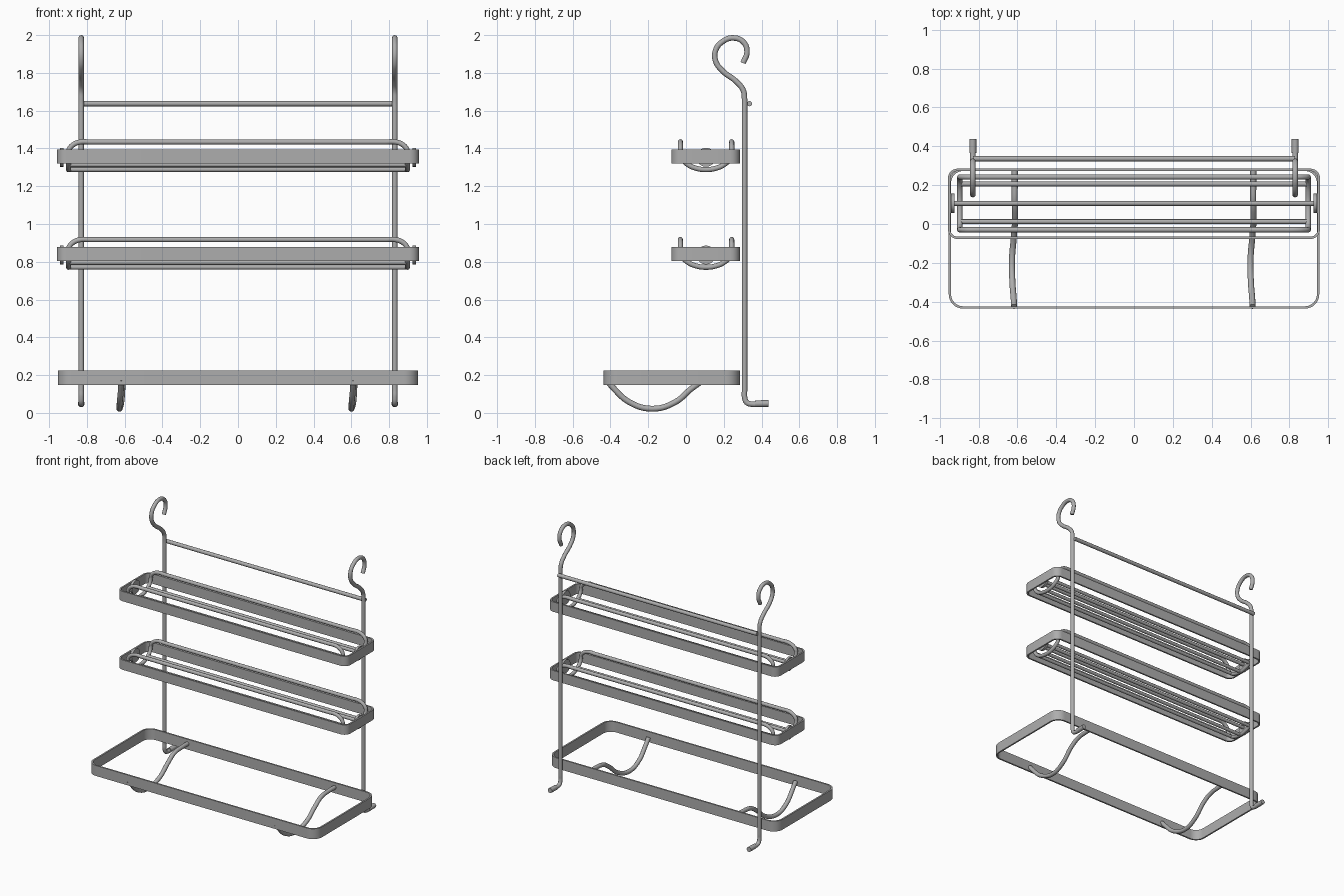
import bpy, bmesh, math
from mathutils import Matrix

cube = bpy.data.objects.get("Cube")
if cube:
    bpy.data.objects.remove(cube, do_unlink=True)

STEEL = bpy.data.materials.new("steel grey")
STEEL.use_nodes = True
GREY = (0.42, 0.42, 0.42, 1)
STEEL.diffuse_color = GREY
STEEL.node_tree.nodes["Principled BSDF"].inputs["Base Color"].default_value = GREY


def smooth(ob):
    bpy.ops.object.select_all(action='DESELECT')
    ob.select_set(True)
    bpy.context.view_layer.objects.active = ob
    if ob.type == 'CURVE':
        bpy.ops.object.convert(target='MESH')
    bpy.ops.object.shade_smooth_by_angle(angle=math.radians(40))


def wire(name, pts, radius, closed=False):
    """Round wire swept smoothly through the points."""
    cu = bpy.data.curves.new(name, 'CURVE')
    cu.dimensions = '3D'
    cu.bevel_depth = radius
    cu.bevel_resolution = 4
    cu.resolution_u = 6
    cu.use_fill_caps = True
    sp = cu.splines.new('BEZIER')
    sp.bezier_points.add(len(pts) - 1)
    for bp, p in zip(sp.bezier_points, pts):
        bp.co = p
        bp.handle_left_type = bp.handle_right_type = 'AUTO'
    sp.use_cyclic_u = closed
    cu.materials.append(STEEL)
    ob = bpy.data.objects.new(name, cu)
    bpy.context.collection.objects.link(ob)
    smooth(ob)


def mesh_object(name, bm):
    bmesh.ops.recalc_face_normals(bm, faces=bm.faces)
    me = bpy.data.meshes.new(name)
    bm.to_mesh(me)
    bm.free()
    me.materials.append(STEEL)
    ob = bpy.data.objects.new(name, me)
    bpy.context.collection.objects.link(ob)
    smooth(ob)


def band(name, hx, y0, y1, z0, z1, corner, thick=0.012):
    """Flat strip bent into a rounded rectangle."""
    cy, hy = (y0 + y1) / 2, (y1 - y0) / 2
    bm = bmesh.new()

    def ring(inset, z):
        out = []
        for i, (sx, sy) in enumerate([(1, 1), (-1, 1), (-1, -1), (1, -1)]):
            for k in range(9):
                a = (i + k / 8) * math.pi / 2
                r = corner - inset
                out.append(bm.verts.new((sx * (hx - corner) + r * math.cos(a),
                                         cy + sy * (hy - corner) + r * math.sin(a), z)))
        return out

    rings = [ring(0, z0), ring(0, z1), ring(thick, z1), ring(thick, z0)]
    n = len(rings[0])
    for i in range(4):
        a, b = rings[i], rings[(i + 1) % 4]
        for j in range(n):
            k = (j + 1) % n
            bm.faces.new((a[j], a[k], b[k], b[j]))
    mesh_object(name, bm)


def disc(name, x, y, z, radius, depth):
    bm = bmesh.new()
    bmesh.ops.create_cone(bm, cap_ends=True, segments=24, radius1=radius, radius2=radius,
                          depth=depth,
                          matrix=Matrix.Translation((x, y, z)) @ Matrix.Rotation(math.pi / 2, 4, 'Y'))
    mesh_object(name, bm)


# Uprights with wall foot and top hook
UPRIGHT = [(0.40, 0.048), (0.35, 0.046), (0.322, 0.055), (0.31, 0.085), (0.31, 0.12), (0.31, 0.15),
           (0.31, 1.6), (0.31, 1.66), (0.302, 1.71), (0.263, 1.757), (0.194, 1.81),
           (0.157, 1.862), (0.157, 1.92), (0.194, 1.966), (0.25, 1.985), (0.305, 1.962),
           (0.323, 1.91), (0.302, 1.852)]
for side, s in (("left", 1), ("right", -1)):
    x = s * 0.83
    wire(side + "_upright", [(x, y, z) for y, z in UPRIGHT], 0.0145)
    wire(side + "_foot_cap", [(x, 0.365, 0.048), (x, 0.437, 0.05)], 0.018)

# Top crossbar
wire("crossbar", [(-0.83, 0.336, 1.637), (0.83, 0.336, 1.637)], 0.014)

# Two spice shelves: band, wire cradle, rods and end discs
YC, HALF = 0.106, 0.136
for label, z in (("upper", 1.357), ("lower", 0.84)):
    band(label + "_shelf_band", 0.958, -0.077, 0.285, z - 0.037, z + 0.037, 0.05)

    rail_z, arc_z, drop = z + 0.077, z + 0.022, 0.091
    half = [(xx, -HALF, zz) for xx, zz in
            ((0.78, rail_z), (0.835, rail_z), (0.872, z + 0.063), (0.893, z + 0.04))]
    for k in range(9):
        a = math.pi * k / 8
        half.append((0.897, -HALF * math.cos(a), arc_z - drop * math.sin(a)))
    half += [(px, HALF, pz) for px, py, pz in reversed(half[:4])]
    loop = [(px, YC + py, pz) for px, py, pz in half]
    loop += [(-px, YC - py, pz) for px, py, pz in half]
    wire(label + "_cradle_wire", loop, 0.0135, closed=True)

    for rod, off in (("front", -0.094), ("middle", 0.0), ("back", 0.1)):
        rz = arc_z - drop * math.sqrt(1 - (off / HALF) ** 2)
        wire(f"{label}_{rod}_rod", [(-0.897, YC + off, rz), (0.897, YC + off, rz)], 0.0125)
    wire(label + "_axle", [(-0.93, YC, z), (0.93, YC, z)], 0.0125)
    for s in (1, -1):
        disc(f"{label}_{'left' if s > 0 else 'right'}_disc", s * 0.934, YC, z - 0.004, 0.05, 0.018)

# Bottom holder band
band("bottom_band", 0.954, -0.436, 0.285, 0.147, 0.225, 0.075)

# Curved supports under the bottom band
SUPPORT = [(0.275, 0.19, 0), (0.2, 0.19, 0), (0.11, 0.178, 0), (0.04, 0.137, 0.002),
           (-0.06, 0.055, -0.004), (-0.18, 0.022, -0.014), (-0.3, 0.057, -0.012),
           (-0.39, 0.138, -0.005), (-0.425, 0.18, -0.004)]
for side, s in (("left", 1), ("right", -1)):
    wire(side + "_support", [(s * 0.614 + dx, y, z) for y, z, dx in SUPPORT], 0.0155)
